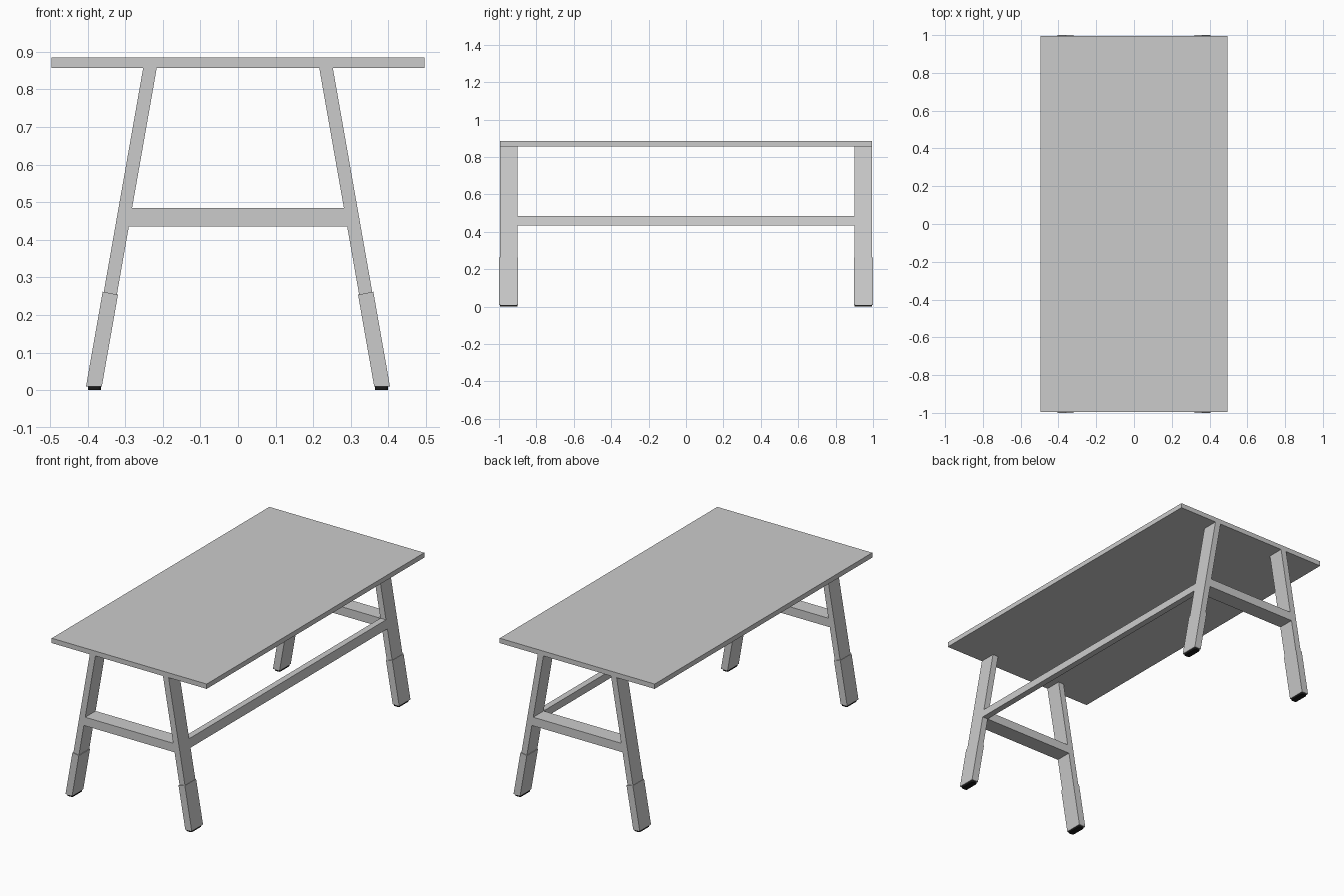
import bpy, bmesh

if "Cube" in bpy.data.objects:
    bpy.data.objects.remove(bpy.data.objects["Cube"])

SLOPE = 0.176          # legs lean outward about 10 degrees
BLACK = bpy.data.materials.new("black_rubber")
BLACK.diffuse_color = (0.01, 0.01, 0.01, 1)
BLACK.use_nodes = True
BLACK.node_tree.nodes["Principled BSDF"].inputs["Base Color"].default_value = BLACK.diffuse_color


def prism(name, profile, y0, y1, sx=1, sy=1):
    """Extrude an xz profile along y, optionally mirrored in x or y."""
    bm = bmesh.new()
    face = bm.faces.new([bm.verts.new((sx * x, sy * y0, z)) for x, z in profile])
    ext = bmesh.ops.extrude_face_region(bm, geom=[face])
    verts = [g for g in ext["geom"] if isinstance(g, bmesh.types.BMVert)]
    bmesh.ops.translate(bm, verts=verts, vec=(0, sy * (y1 - y0), 0))
    bmesh.ops.recalc_face_normals(bm, faces=bm.faces)
    mesh = bpy.data.meshes.new(name)
    bm.to_mesh(mesh)
    bm.free()
    obj = bpy.data.objects.new(name, mesh)
    bpy.context.collection.objects.link(obj)
    return obj


def rect(x0, x1, z0, z1):
    return [(x0, z0), (x1, z0), (x1, z1), (x0, z1)]


def slanted(inner, outer, z0, z1, tilt=0.0):
    """Leaning section; inner and outer are the x values at z = 0."""
    return [(inner - SLOPE * z0, z0), (outer - SLOPE * z0, z0),
            (outer - SLOPE * (z1 + tilt), z1 + tilt),
            (inner - SLOPE * (z1 - tilt), z1 - tilt)]


# Table top
prism("table_top", rect(-0.496, 0.496, 0.857, 0.885), -0.995, 0.995)

for sy, end in ((-1, "front"), (1, "back")):
    # Cross bar between the two legs of each end frame
    z0, z1 = 0.435, 0.485
    bar = [(-0.367 + SLOPE * z0, z0), (0.367 - SLOPE * z0, z0),
           (0.367 - SLOPE * z1, z1), (-0.367 + SLOPE * z1, z1)]
    prism(end + "_cross_bar", bar, 0.9, 0.995, 1, sy)
    for sx, side in ((-1, "left"), (1, "right")):
        tag = f"{end}_{side}_"
        # Leg, wider lower sleeve and rubber foot
        prism(tag + "leg", slanted(0.367, 0.403, 0.2, 0.857), 0.9, 0.995, sx, sy)
        prism(tag + "leg_sleeve", slanted(0.364, 0.406, 0.01, 0.258, 0.004),
              0.897, 1.0, sx, sy)
        foot = prism(tag + "foot", rect(0.364, 0.399, 0, 0.012), 0.902, 0.995, sx, sy)
        bm = bmesh.new()
        bm.from_mesh(foot.data)
        upright = [e for e in bm.edges
                   if abs(e.verts[0].co.z - e.verts[1].co.z) > 0.005]
        bmesh.ops.bevel(bm, geom=upright, offset=0.008, segments=3,
                        profile=0.5, affect='EDGES')
        bm.to_mesh(foot.data)
        bm.free()
        foot.data.materials.append(BLACK)

# Single long rail joining the right-hand legs
prism("long_rail", slanted(0.367, 0.403, 0.435, 0.485), -0.9, 0.9)
